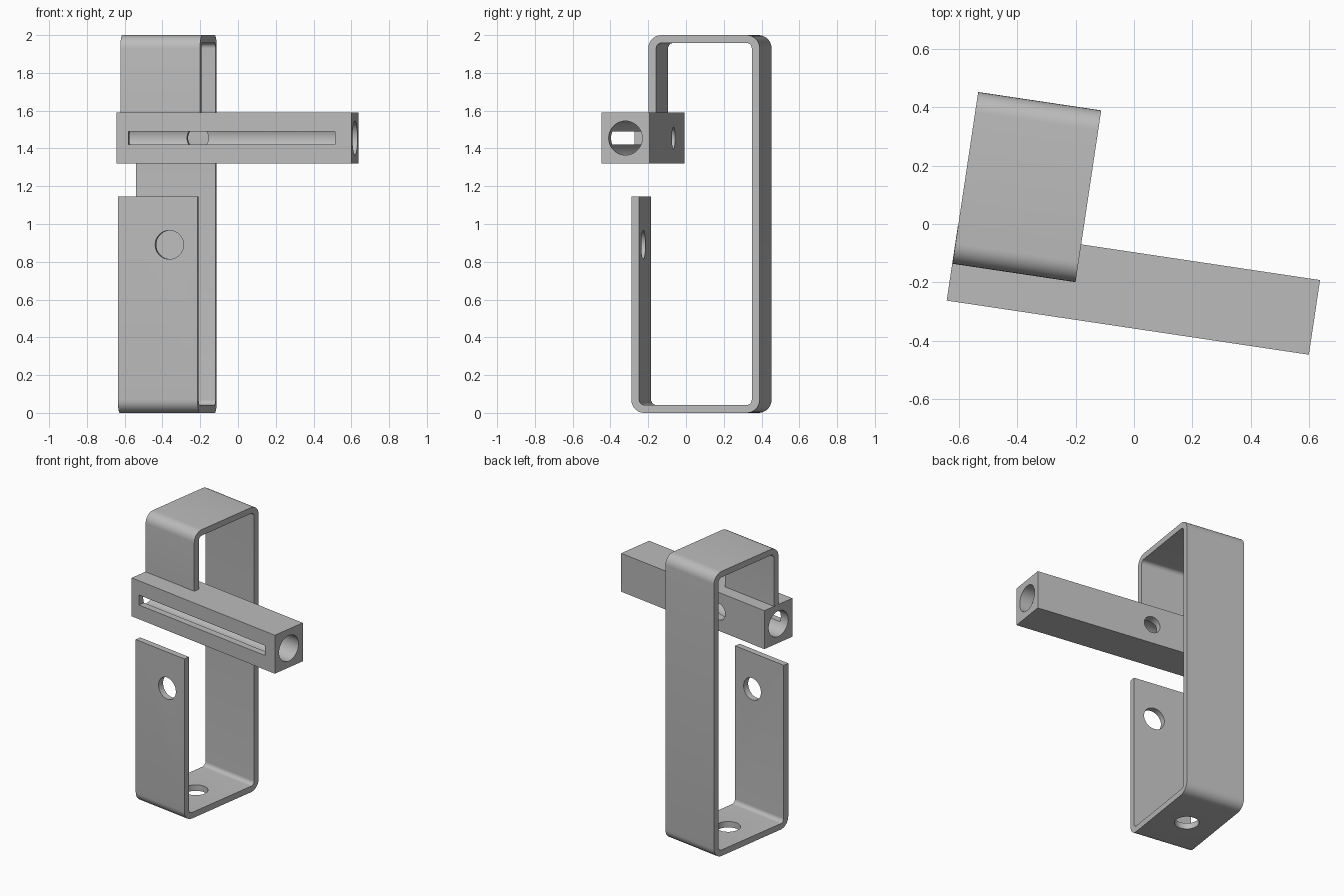
import bpy, bmesh, math
from mathutils import Matrix, Vector

cube = bpy.data.objects.get("Cube")
if cube:
    bpy.data.objects.remove(cube, do_unlink=True)

TURN = Matrix.Rotation(math.radians(-8.5), 4, 'Z')   # whole bracket is turned a little
THICK = 0.042                                        # strap thickness
LEFT, RIGHT = -0.596, -0.169                         # strap sides
LIP, LEG, BACK = -0.318, -0.227, 0.369               # outer strap faces
BAR_LO, BAR_HI = Vector((-0.597, -0.355, 1.32)), Vector((0.66, -0.096, 1.59))

grey = bpy.data.materials.new("grey_metal")
grey.use_nodes = True
colour = (0.5, 0.5, 0.5, 1)
grey.diffuse_color = colour
grey.node_tree.nodes["Principled BSDF"].inputs["Base Color"].default_value = colour


def add_object(name, bm):
    bmesh.ops.recalc_face_normals(bm, faces=bm.faces)
    mesh = bpy.data.meshes.new(name)
    bm.to_mesh(mesh)
    bm.free()
    mesh.materials.append(grey)
    obj = bpy.data.objects.new(name, mesh)
    bpy.context.collection.objects.link(obj)
    return obj


def box(name, lo, hi):
    lo, hi = Vector(lo), Vector(hi)
    bm = bmesh.new()
    matrix = Matrix.Translation((lo + hi) / 2) @ Matrix.Diagonal((*(hi - lo), 1))
    bmesh.ops.create_cube(bm, size=1, matrix=matrix)
    return add_object(name, bm)


def rod(name, centre, radius, length, axis):
    bm = bmesh.new()
    turn = Vector(axis).to_track_quat('Z', 'Y').to_matrix().to_4x4()
    bmesh.ops.create_cone(bm, cap_ends=True, segments=48, radius1=radius, radius2=radius,
                          depth=length, matrix=Matrix.Translation(centre) @ turn)
    return add_object(name, bm)


def cut(obj, cutters):
    """Subtract the cutters for good, then remove them."""
    for cutter in cutters:
        mod = obj.modifiers.new("cut", 'BOOLEAN')
        mod.operation, mod.solver, mod.object = 'DIFFERENCE', 'EXACT', cutter
    bpy.context.view_layer.update()
    graph = bpy.context.evaluated_depsgraph_get()
    mesh = bpy.data.meshes.new_from_object(obj.evaluated_get(graph))
    obj.modifiers.clear()
    obj.data = mesh
    for cutter in cutters:
        bpy.data.objects.remove(cutter, do_unlink=True)


def finish(obj):
    obj.data.transform(TURN)
    obj.data.shade_smooth()
    obj.data.set_sharp_from_angle(angle=math.radians(30))


def rounded(path, radius, steps=8):
    """Open path with every inner corner replaced by an arc."""
    points = [Vector(path[0])]
    for before, corner, after in zip(path, path[1:], path[2:]):
        c = Vector(corner)
        a = (Vector(before) - c).normalized() * radius
        b = (Vector(after) - c).normalized() * radius
        for i in range(steps + 1):
            t = i / steps * math.pi / 2
            points.append(c + a * (1 - math.sin(t)) + b * (1 - math.cos(t)))
    return points + [Vector(path[-1])]


def strap_path(inset):
    return [(LIP + inset, 1.145), (LIP + inset, inset), (BACK - inset, inset),
            (BACK - inset, 2 - inset), (LEG + inset, 2 - inset), (LEG + inset, 1.575)]


# Bent strap: one C-shaped profile drawn out sideways
profile = rounded(strap_path(0), 0.07) + rounded(strap_path(THICK), 0.028)[::-1]
bm = bmesh.new()
face = bm.faces.new([bm.verts.new((LEFT, y, z)) for y, z in profile])
side = bmesh.ops.extrude_face_region(bm, geom=[face])["geom"]
bmesh.ops.translate(bm, vec=(RIGHT - LEFT, 0, 0),
                    verts=[v for v in side if isinstance(v, bmesh.types.BMVert)])
strap = add_object("bent_strap", bm)
cut(strap, [rod("lip_hole", (-0.32, LIP, 0.89), 0.076, 0.2, (0, 1, 0)),
            rod("floor_hole", (-0.385, 0.015, 0), 0.078, 0.2, (0, 0, 1))])
finish(strap)

# Square bar: bored lengthwise, slotted in front, drilled at the back
bar = box("slotted_bar", BAR_LO, BAR_HI)
middle = (BAR_LO + BAR_HI) / 2
cut(bar, [rod("bore", middle, 0.09, 2, (1, 0, 0)),
          box("slot", (-0.533, -0.45, 1.42), (0.573, middle.y, 1.49)),
          rod("back_hole", (-0.195, BAR_HI.y, middle.z), 0.058, 0.16, (0, 1, 0))])
finish(bar)
